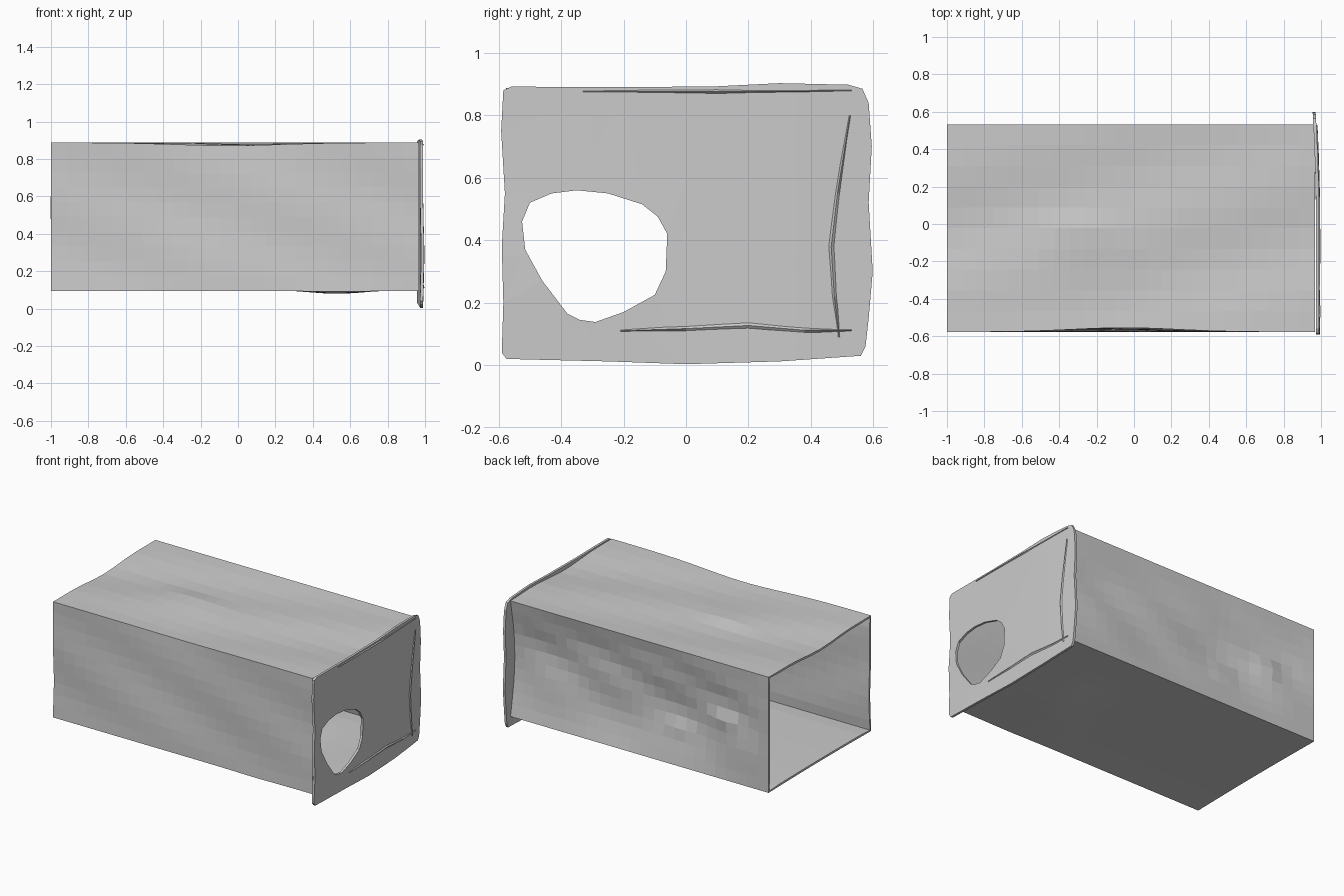
import bpy, bmesh
from math import sin, pi, exp
from mathutils import Vector

if "Cube" in bpy.data.objects:
    bpy.data.objects.remove(bpy.data.objects["Cube"])

X0, X1 = -1.0, 0.968
Y0, Y1 = -0.577, 0.533
Z0, Z1 = 0.094, 0.887
WALL = 0.014


def add_object(name, bm):
    bmesh.ops.recalc_face_normals(bm, faces=bm.faces)
    mesh = bpy.data.meshes.new(name)
    bm.to_mesh(mesh)
    bm.free()
    obj = bpy.data.objects.new(name, mesh)
    bpy.context.collection.objects.link(obj)
    return obj


def bump(a, b, a0, b0, ra, rb):
    return exp(-((a - a0) / ra) ** 2 - ((b - b0) / rb) ** 2)


def dent(side, x, t):
    """Outward offset of a hand-worn panel; t runs 0..1 across it."""
    fade = sin(pi * t)
    middle = exp(-((x + 0.05) / 0.4) ** 2)
    if side == "top":
        return -0.01 * fade * (1 + sin(3 * x + 9 * t)) + 0.014 * bump(x, t, -0.33, 0.52, 0.2, 0.08)
    if side == "back":
        hollow = 0.05 * min(1, (x + 1) / 0.7)
        return -fade * (hollow + (1 - x ** 8) * (0.008 * sin(4 * x + 7 * t) + 0.006 * sin(9 * x - 12 * t * t)
                        - 0.025 * bump(x, t, -0.65, 0.5, 0.09, 0.08)
                        - 0.02 * bump(x, t, -0.3, 0.3, 0.09, 0.08)))
    if side == "bottom":
        return 0.02 * bump(x, t, 0.53, 0.4, 0.2, 0.3) - 0.005 * fade
    return -0.006 * fade * (1 + sin(5 * x - 8 * t)) - 0.022 * middle * (1 - t) ** 2


# Sleeve: wavy rectangular tube open at its left end
NX, NS = 24, 10
sides = [("bottom", (Y0, Z0), (Y1, Z0), (0, -1)), ("back", (Y1, Z0), (Y1, Z1), (1, 0)),
         ("top", (Y1, Z1), (Y0, Z1), (0, 1)), ("front", (Y0, Z1), (Y0, Z0), (-1, 0))]
bm = bmesh.new()
rings = []
for i in range(NX + 1):
    x = X0 + (X1 - X0) * i / NX
    sag = 0.016 * exp(-((x + 0.05) / 0.4) ** 2)
    ring = []
    for side, a, b, n in sides:
        for j in range(NS):
            t = j / NS
            p = Vector(a).lerp(Vector(b), t) + Vector(n) * dent(side, x, t)
            height = max(0, (p.y - Z0) / (Z1 - Z0))
            toward_front = (Y1 - p.x) / (Y1 - Y0)
            ring.append(bm.verts.new((x, p.x, p.y - sag * height ** 2 * toward_front)))
    rings.append(ring)
for r, s in zip(rings, rings[1:]):
    for j in range(len(r)):
        k = (j + 1) % len(r)
        bm.faces.new((r[j], r[k], s[k], s[j]))
sleeve = add_object("sleeve", bm)
mod = sleeve.modifiers.new("wall", "SOLIDIFY")
mod.thickness = WALL
mod.offset = -1

# End panel: overhanging sheet with a ragged round opening
outline = [(-0.575, 0.02), (-0.59, 0.04), (-0.585, 0.2), (-0.59, 0.38), (-0.58, 0.55), (-0.592, 0.75),
           (-0.585, 0.88), (-0.56, 0.892), (-0.2, 0.89), (0.1, 0.893), (0.3, 0.903), (0.52, 0.898),
           (0.565, 0.885), (0.585, 0.84), (0.595, 0.7), (0.585, 0.52), (0.598, 0.3), (0.585, 0.15),
           (0.575, 0.06), (0.56, 0.03), (0.3, 0.012), (0.0, 0.003), (-0.25, 0.012), (-0.5, 0.018)]
opening = [(-0.29, 0.138), (-0.2, 0.17), (-0.1, 0.225), (-0.065, 0.3), (-0.06, 0.42), (-0.09, 0.475),
           (-0.14, 0.515), (-0.25, 0.55), (-0.35, 0.56), (-0.43, 0.55), (-0.5, 0.52), (-0.525, 0.46),
           (-0.515, 0.37), (-0.46, 0.27), (-0.38, 0.165), (-0.34, 0.145)]


def panel_x(y, z):
    return 0.989 - 0.018 * max(0, y / 0.6) ** 2 + 0.008 * bump(y, z, -0.4, 0.3, 0.3, 0.2)


bm = bmesh.new()
edges = []
for loop in (outline, opening):
    vs = [bm.verts.new((0, y, z)) for y, z in loop]
    edges += [bm.edges.new((vs[i - 1], vs[i])) for i in range(len(vs))]
bmesh.ops.triangle_fill(bm, edges=edges, use_beauty=True, normal=(1, 0, 0))
# Slice the sheet into a grid so it can bend
for axis, values in (((0, 1, 0), (-0.3, 0, 0.2, 0.35, 0.48)), ((0, 0, 1), (0.12, 0.35, 0.6, 0.8))):
    for v in values:
        bmesh.ops.bisect_plane(bm, geom=bm.verts[:] + bm.edges[:] + bm.faces[:],
                               plane_co=Vector(axis) * v, plane_no=axis)
geo = bmesh.ops.extrude_face_region(bm, geom=bm.faces[:])["geom"]
front = {v for v in geo if isinstance(v, bmesh.types.BMVert)}
for v in bm.verts:
    v.co.x = panel_x(v.co.y, v.co.z) - (0 if v in front else 0.016)
add_object("end_panel", bm)


# Pressed ridges where the sleeve edges show through the end panel
def ridge(name, path, across, width):
    bm = bmesh.new()
    rows = []
    for i, (y, z) in enumerate(path):
        w = width * (0.3 + 0.7 * sin(pi * i / (len(path) - 1)))
        base = panel_x(y, z)
        rows.append([bm.verts.new((base + dx, y + across[0] * s * w, z + across[1] * s * w))
                     for s, dx in ((-1, -0.003), (0, 0.006), (1, -0.003))])
    for a, b in zip(rows, rows[1:]):
        for k in range(3):
            bm.faces.new((a[k], a[(k + 1) % 3], b[(k + 1) % 3], b[k]))
    bm.faces.new(rows[0])
    bm.faces.new(rows[-1])
    add_object(name, bm)


ridge("top_ridge", [(-0.33, 0.876), (0.1, 0.876), (0.53, 0.88)], (0, 1), 0.009)
ridge("bottom_ridge", [(-0.21, 0.11), (0.0, 0.117), (0.2, 0.127), (0.38, 0.112), (0.53, 0.112)], (0, 1), 0.013)
ridge("side_ridge", [(0.49, 0.09), (0.475, 0.22), (0.465, 0.38), (0.485, 0.55), (0.525, 0.8)], (1, 0), 0.012)
